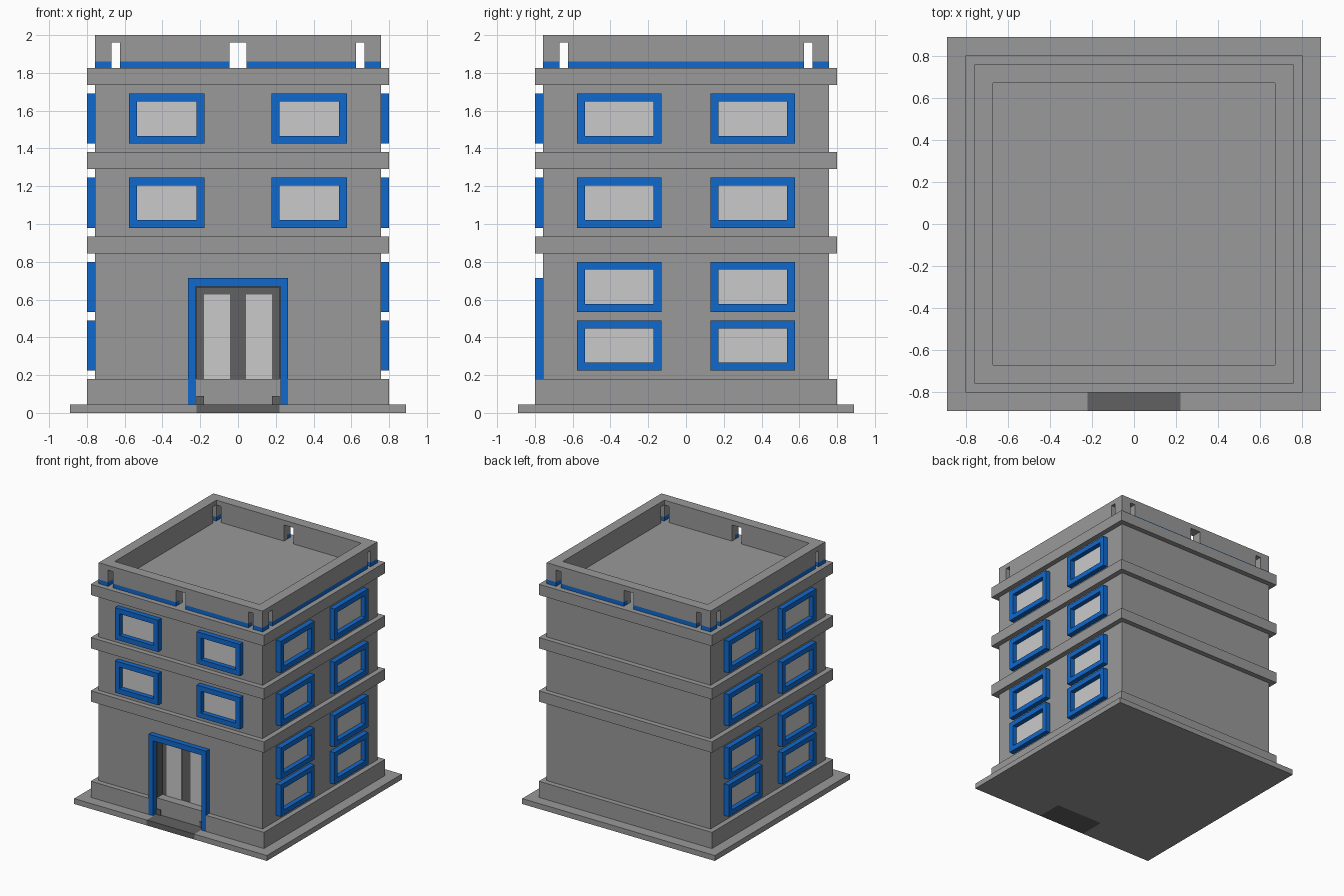
import bpy, bmesh, math
from mathutils import Matrix

if "Cube" in bpy.data.objects:
    bpy.data.objects.remove(bpy.data.objects["Cube"])


def material(name, rgb):
    m = bpy.data.materials.new(name)
    m.diffuse_color = (*rgb, 1)
    m.use_nodes = True
    m.node_tree.nodes["Principled BSDF"].inputs["Base Color"].default_value = m.diffuse_color
    return m


GREY = material("wall grey", (0.32, 0.32, 0.32))
BLUE = material("trim blue", (0.005, 0.14, 0.61))
PALE = material("pale glass", (0.59, 0.59, 0.59))
DARK = material("door dark grey", (0.12, 0.12, 0.12))


def finish(name, bm, mat, turn=0):
    bmesh.ops.recalc_face_normals(bm, faces=bm.faces)
    bm.transform(Matrix.Rotation(math.radians(turn), 4, 'Z'))
    me = bpy.data.meshes.new(name)
    bm.to_mesh(me)
    bm.free()
    me.materials.append(mat)
    ob = bpy.data.objects.new(name, me)
    bpy.context.collection.objects.link(ob)
    return ob


def boxes(name, mat, spans, turn=0):
    """Several (x0, x1, y0, y1, z0, z1) boxes in one object."""
    bm = bmesh.new()
    for x0, x1, y0, y1, z0, z1 in spans:
        m = Matrix.Translation(((x0 + x1) / 2, (y0 + y1) / 2, (z0 + z1) / 2)) \
            @ Matrix.Diagonal((x1 - x0, y1 - y0, z1 - z0, 1))
        bmesh.ops.create_cube(bm, size=1, matrix=m)
    return finish(name, bm, mat, turn)


def notched_slab(name, mat, r, w, depth, z0, z1):
    """Square slab of half-size r with a front notch of half-width w."""
    pts = [(-r, -r), (-w, -r), (-w, depth), (w, depth),
           (w, -r), (r, -r), (r, r), (-r, r)]
    bm = bmesh.new()
    f = bm.faces.new([bm.verts.new((x, y, z0)) for x, y in pts])
    ext = bmesh.ops.extrude_face_region(bm, geom=[f])
    top = [v for v in ext["geom"] if isinstance(v, bmesh.types.BMVert)]
    bmesh.ops.translate(bm, verts=top, vec=(0, 0, z1 - z0))
    return finish(name, bm, mat)


def border(name, mat, outer, inner, y0, y1, closed, turn=0):
    """Mitred frame between two (x, z) outlines, from depth y0 to y1."""
    bm = bmesh.new()
    rings = [[bm.verts.new(c) for c in ((a[0], y0, a[1]), (b[0], y0, b[1]),
                                        (b[0], y1, b[1]), (a[0], y1, a[1]))]
             for a, b in zip(outer, inner)]
    n = len(rings)
    for i in range(n if closed else n - 1):
        p, q = rings[i], rings[(i + 1) % n]
        for k in range(4):
            bm.faces.new((p[k], p[(k + 1) % 4], q[(k + 1) % 4], q[k]))
    if not closed:
        bm.faces.new(rings[0])
        bm.faces.new(rings[-1])
    return finish(name, bm, mat, turn)


def rect(x0, x1, z0, z1):
    return [(x0, z0), (x0, z1), (x1, z1), (x1, z0)]


W, B = 0.757, 0.80          # wall and band half-widths
DOOR_Y = -0.67

# Base slab with the dark doorway threshold let into it
notched_slab("base_slab", GREY, 0.89, 0.22, DOOR_Y, 0, 0.045)
boxes("door_threshold", DARK, [(-0.22, 0.22, -0.89, DOOR_Y, 0, 0.045)])

# Plinth and walls, recessed at the entrance
notched_slab("plinth", GREY, B, 0.265, -W, 0.045, 0.18)
notched_slab("lower_walls", GREY, W, 0.225, DOOR_Y, 0.045, 0.67)
boxes("upper_walls", GREY, [(-W, W, -W, W, 0.67, 1.78)])

# Floor bands; the top one is also the roof
for i, z in enumerate((0.845, 1.29, 1.735)):
    boxes(f"floor_band_{i + 1}", GREY, [(-B, B, -B, B, z, z + 0.09)])

# Entrance: trim, recess lining, door, panes and corner blocks
border("door_trim", BLUE,
       [(-0.265, 0.045), (-0.265, 0.715), (0.265, 0.715), (0.265, 0.045)],
       [(-0.225, 0.045), (-0.225, 0.67), (0.225, 0.67), (0.225, 0.045)],
       -B, -W + 0.002, False)
border("door_recess_lining", DARK,
       [(-0.225, 0.045), (-0.225, 0.67), (0.225, 0.67), (0.225, 0.045)],
       [(-0.22, 0.045), (-0.22, 0.665), (0.22, 0.665), (0.22, 0.045)],
       -W, DOOR_Y, False)
boxes("door", DARK, [(-0.22, 0.22, DOOR_Y - 0.012, DOOR_Y, 0.045, 0.665)])
boxes("door_panes", PALE, [(s - 0.069, s + 0.069, DOOR_Y - 0.016, DOOR_Y - 0.01,
                            0.046, 0.627) for s in (-0.111, 0.111)])
boxes("door_blocks", DARK, [(s - 0.02, s + 0.02, -0.765, DOOR_Y - 0.01,
                             0.045, 0.09) for s in (-0.2, 0.2)])

# Windows: front has two rows, both sides have four, the back has none
ROWS = (0.225, 0.535, 0.98, 1.425)
T = 0.042
for side, turn, near, rows in (("front", 0, 0.178, ROWS[2:]),
                               ("right", 90, 0.131, ROWS),
                               ("left", -90, 0.131, ROWS)):
    for r, z in enumerate(rows):
        for s in (-1, 1):
            x0, x1 = sorted((s * near, s * 0.577))
            tag = f"{side}_{r + 1}_{'a' if s < 0 else 'b'}"
            border("window_frame_" + tag, BLUE, rect(x0, x1, z, z + 0.265),
                   rect(x0 + T, x1 - T, z + T, z + 0.265 - T),
                   -B, -W + 0.002, True, turn)
            boxes("window_pane_" + tag, PALE,
                  [(x0 + T, x1 - T, -W - 0.004, -W + 0.002,
                    z + T, z + 0.265 - T)], turn)

# Parapet: coping ring over piers, with blue outer strip at the foot
Z0, Z1, Z2, Z3, IN, MID = 1.825, 1.86, 1.96, 2.0, 0.67, 0.71
coping = boxes("parapet_coping", GREY, [])
bm = bmesh.new()
for z in (Z2, Z3):
    for r in (W, IN):
        for x, y in ((-1, -1), (1, -1), (1, 1), (-1, 1)):
            bm.verts.new((x * r, y * r, z))
bm.verts.ensure_lookup_table()
for i in range(4):
    j = (i + 1) % 4
    loop_a = [bm.verts[k + i] for k in (0, 4, 12, 8)]
    loop_b = [bm.verts[k + j] for k in (0, 4, 12, 8)]
    for k in range(4):
        m = (k + 1) % 4
        bm.faces.new((loop_a[k], loop_a[m], loop_b[m], loop_b[k]))
bmesh.ops.recalc_face_normals(bm, faces=bm.faces)
bm.to_mesh(coping.data)
bm.free()

for side, turn, runs in (
        ("front", 0, ((-0.625, -0.045), (0.045, 0.625))),
        ("back", 180, ((-0.625, -0.045), (0.045, 0.625))),
        ("right", 90, ((-0.625, 0.625),)),
        ("left", -90, ((-0.625, 0.625),))):
    boxes(f"parapet_{side}", GREY,
          [(a, b, -W, -IN, Z1, Z2) for a, b in runs]
          + [(a, b, -MID, -IN, Z0, Z1) for a, b in runs]
          + [(-W, -IN, -W, -IN, Z1, Z2)], turn)
    boxes(f"parapet_strip_{side}", BLUE,
          [(a, b, -W, -MID, Z0, Z1) for a, b in runs]
          + [(-W, -IN, -W, -IN, Z0, Z1)], turn)
